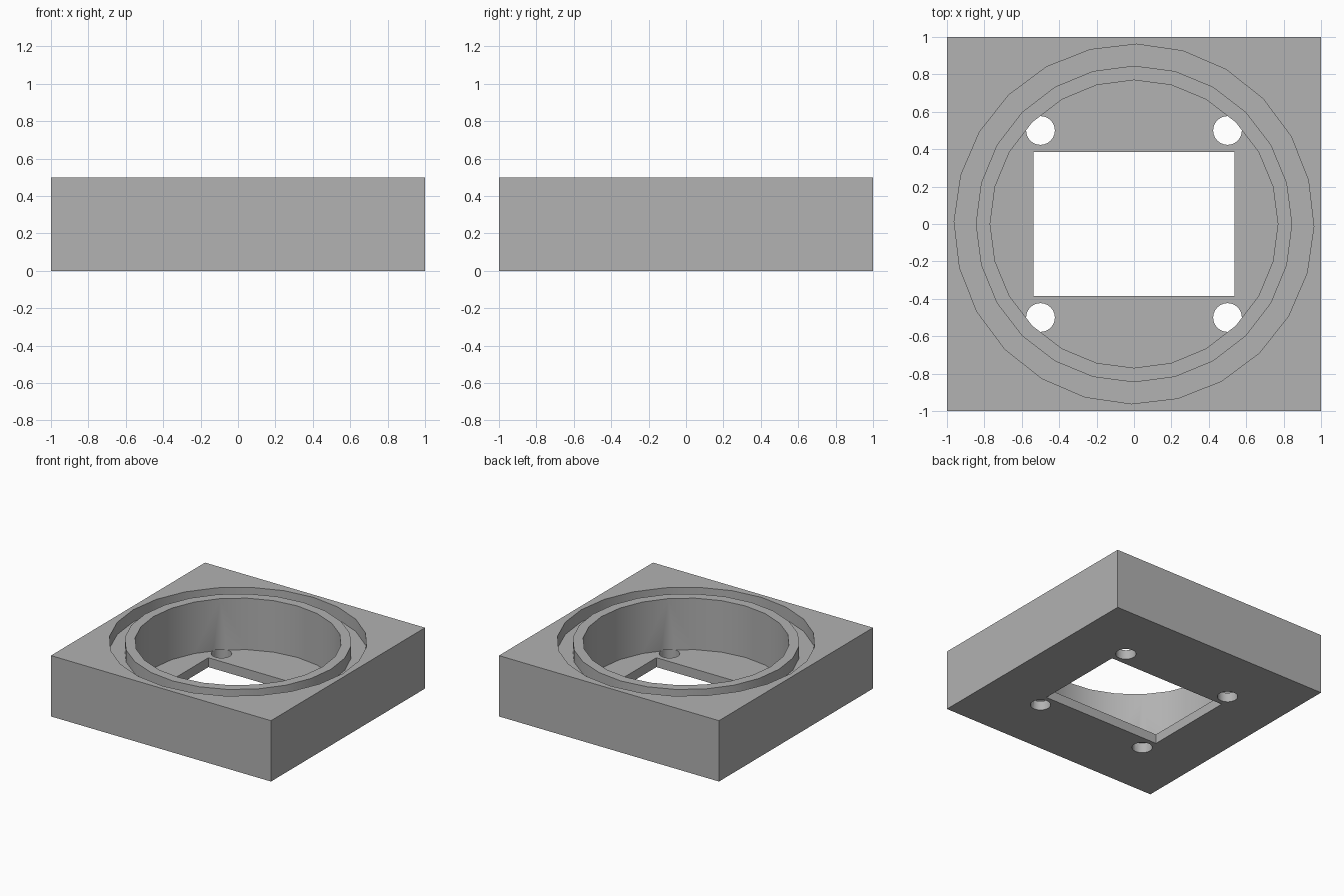
import bpy
import math

default = bpy.data.objects.get("Cube")
if default:
    bpy.data.objects.remove(default, do_unlink=True)

U = 1 / 26          # design unit: the block is 52 units wide
HEIGHT = 13 * U
FLOOR = 2 * U
GROOVE = 0.1
OVER = 0.05         # cutter overshoot

grey = bpy.data.materials.new("plain grey")
grey.use_nodes = True
colour = (0.445, 0.445, 0.445, 1)
grey.diffuse_color = colour
grey.node_tree.nodes["Principled BSDF"].inputs["Base Color"].default_value = colour


def box(name, sx, sy, z0, z1):
    bpy.ops.mesh.primitive_cube_add(size=1, location=(0, 0, (z0 + z1) / 2))
    ob = bpy.context.object
    ob.name = name
    ob.scale = (sx, sy, z1 - z0)
    bpy.ops.object.transform_apply(location=True, rotation=False, scale=True)
    ob.data.materials.append(grey)
    return ob


def cylinder(name, r, z0, z1, x=0, y=0, turn=0):
    bpy.ops.mesh.primitive_cylinder_add(
        vertices=24, radius=r, depth=z1 - z0,
        location=(x, y, (z0 + z1) / 2), rotation=(0, 0, math.radians(turn)))
    ob = bpy.context.object
    ob.name = name
    ob.data.materials.append(grey)
    return ob


def cut(target, cutter):
    mod = target.modifiers.new("cut", "BOOLEAN")
    mod.operation = "DIFFERENCE"
    mod.solver = "EXACT"
    mod.object = cutter
    bpy.context.view_layer.update()
    bpy.context.view_layer.objects.active = target
    bpy.ops.object.modifier_apply(modifier=mod.name)
    bpy.data.objects.remove(cutter, do_unlink=True)


# Square housing
housing = box("housing", 2, 2, 0, HEIGHT)

# Ring groove in the top face
groove = cylinder("groove_cutter", 25 * U, HEIGHT - GROOVE, HEIGHT + OVER, turn=-0.8)
cut(groove, cylinder("groove_core", 22 * U, 0, HEIGHT + 2 * OVER))
cut(housing, groove)

# Round recess down to the thin floor
cut(housing, cylinder("recess_cutter", 20 * U, FLOOR, HEIGHT + OVER))

# Rectangular window through the floor
cut(housing, box("window_cutter", 28 * U, 20 * U, -OVER, FLOOR + OVER))

# Four screw holes
for x in (-0.5, 0.5):
    for y in (-0.5, 0.5):
        cut(housing, cylinder("hole_cutter", 2 * U, -OVER, FLOOR + 0.005, x, y))

# Smooth round walls, sharp rims
bpy.ops.object.select_all(action="DESELECT")
housing.select_set(True)
bpy.context.view_layer.objects.active = housing
bpy.ops.object.shade_smooth_by_angle(angle=math.radians(30))
